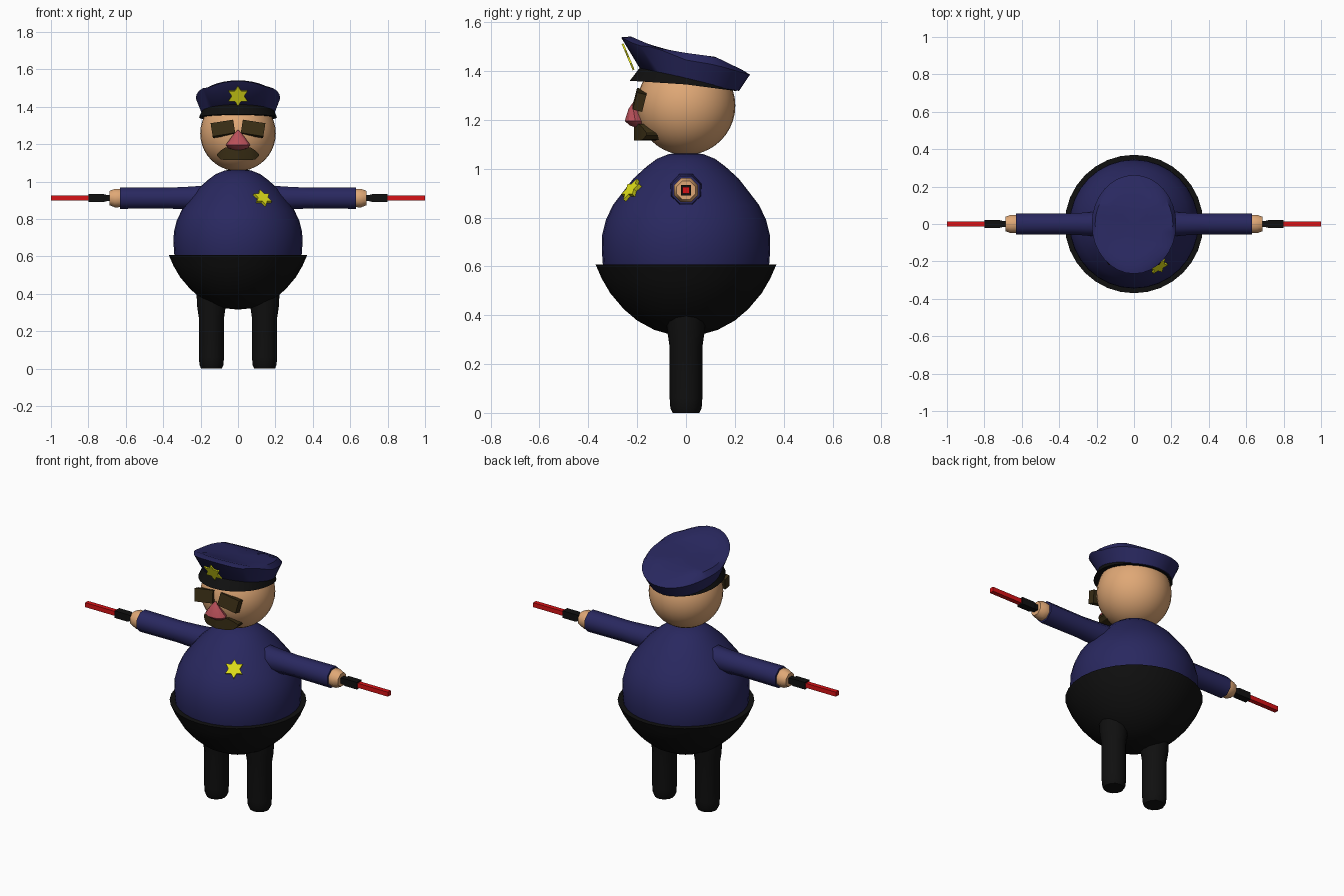
import bpy, bmesh, math
from mathutils import Vector, Matrix

if "Cube" in bpy.data.objects:
    bpy.data.objects.remove(bpy.data.objects["Cube"])


def material(name, rgb):
    m = bpy.data.materials.new(name)
    m.diffuse_color = (*rgb, 1)
    m.use_nodes = True
    m.node_tree.nodes["Principled BSDF"].inputs["Base Color"].default_value = m.diffuse_color
    return m


NAVY = material("navy cloth", (0.022, 0.021, 0.115))
BLACK = material("black", (0.005, 0.005, 0.005))
SKIN = material("skin", (0.74, 0.39, 0.18))
RED = material("red", (0.68, 0.006, 0.008))
YELLOW = material("yellow", (0.75, 0.75, 0.01))
BROWN = material("dark brown", (0.04, 0.026, 0.007))
PINK = material("pink", (0.48, 0.08, 0.10))


def finish(bm, name, mat, angle=40):
    bmesh.ops.remove_doubles(bm, verts=bm.verts, dist=1e-5)
    bmesh.ops.recalc_face_normals(bm, faces=bm.faces)
    me = bpy.data.meshes.new(name)
    bm.to_mesh(me)
    bm.free()
    me.materials.append(mat)
    if angle:
        me.shade_smooth()
        me.set_sharp_from_angle(angle=math.radians(angle))
    ob = bpy.data.objects.new(name, me)
    bpy.context.collection.objects.link(ob)
    return ob


def loft(name, rings, mat, angle=40):
    """Skin a list of equal-length point rings and cap both ends."""
    bm = bmesh.new()
    vs = [[bm.verts.new(p) for p in r] for r in rings]
    n = len(rings[0])
    for a, b in zip(vs, vs[1:]):
        for i in range(n):
            j = (i + 1) % n
            bm.faces.new((a[i], a[j], b[j], b[i]))
    bm.faces.new(vs[0][::-1])
    bm.faces.new(vs[-1])
    return finish(bm, name, mat, angle)


def lathe(name, profile, mat, n=32, centre=(0, 0, 0), axis="Z", turn=0.0, angle=40):
    """Revolve (radius, distance) pairs about the Z or X axis."""
    rings = []
    for r, d in profile:
        ring = []
        for i in range(n):
            t = math.tau * (i + turn) / n
            c, s = r * math.cos(t), r * math.sin(t)
            p = (c, s, d) if axis == "Z" else (d, c, s)
            ring.append(Vector(p) + Vector(centre))
        rings.append(ring)
    return loft(name, rings, mat, angle)


def star(name, centre, normal, radius, thick):
    """Six-pointed badge facing along the normal."""
    n = Vector(normal).normalized()
    side = Vector((0, 0, 1)).cross(n).normalized()
    up = n.cross(side)
    rings = []
    for d in (-thick / 2, thick / 2):
        ring = []
        for i in range(12):
            r = radius * (0.58 if i % 2 else 1)
            t = math.tau * i / 12
            ring.append(Vector(centre) + n * d + side * r * math.sin(t) + up * r * math.cos(t))
        rings.append(ring)
    return loft(name, rings, YELLOW, 0)


def interp(table, x):
    for (x0, v0), (x1, v1) in zip(table, table[1:]):
        if x <= x1:
            return v0 + (v1 - v0) * max(0, (x - x0) / (x1 - x0))
    return table[-1][1]


# Body: shirt and trousers
lathe("shirt", [(0.325, 0.55), (0.34, 0.60), (0.345, 0.67), (0.343, 0.73), (0.328, 0.79),
                (0.30, 0.85), (0.262, 0.90), (0.215, 0.96), (0.16, 1.01), (0.12, 1.04),
                (0.07, 1.06), (0.001, 1.067)], NAVY)
lathe("trousers", [(0.001, 0.316), (0.07, 0.323), (0.13, 0.34), (0.20, 0.378), (0.255, 0.425),
                   (0.31, 0.49), (0.345, 0.55), (0.37, 0.607), (0.33, 0.607)], BLACK)

# Head
bm = bmesh.new()
bmesh.ops.create_uvsphere(bm, u_segments=32, v_segments=20, radius=0.202,
                          matrix=Matrix.Translation((0, 0, 1.258)))
finish(bm, "head", SKIN)

# Legs, arms, hands and batons on both sides
for s, label in ((-1, "left"), (1, "right")):
    lathe(label + "_leg", [(0.055, 0), (0.064, 0.02), (0.067, 0.06), (0.067, 0.27),
                           (0.076, 0.33), (0.08, 0.40)], BLACK, 12, (s * 0.142, 0, 0), angle=60)
    lathe(label + "_sleeve", [(0.074, s * 0.16), (0.066, s * 0.26), (0.060, s * 0.38),
                              (0.062, s * 0.63), (0.05, s * 0.632)], NAVY, 8,
          (0, 0, 0.912), "X", 0.5, 60)
    lathe(label + "_hand", [(0.05, s * 0.60), (0.053, s * 0.64), (0.053, s * 0.66),
                            (0.041, s * 0.688)], SKIN, 8, (0, 0, 0.912), "X", 0.5, 50)
    lathe(label + "_baton_grip", [(0.023, s * 0.66), (0.023, s * 0.70), (0.03, s * 0.72),
                                  (0.03, s * 0.80)], BLACK, 4, (0, 0, 0.912), "X", 0.5, 0)
    lathe(label + "_baton", [(0.019, s * 0.78), (0.019, s * 1.0)], RED, 4,
          (0, 0, 0.912), "X", 0.5, 0)
    # Dark lens plate, tilted in and leaning back
    bm = bmesh.new()
    bmesh.ops.create_cube(bm, size=1, matrix=Matrix.Translation((s * 0.08, -0.19, 1.282))
                          @ Matrix.Rotation(math.radians(s * 9), 4, "Y")
                          @ Matrix.Rotation(math.radians(-14), 4, "X")
                          @ Matrix.Diagonal((0.122, 0.04, 0.073, 1)))
    finish(bm, label + "_lens", BROWN, 0)

# Nose: a cone with a blunt underside
nose = []
for r, y, z in ((0.004, -0.212, 1.275), (0.03, -0.216, 1.245), (0.066, -0.208, 1.196),
                (0.05, -0.20, 1.178), (0.015, -0.19, 1.166)):
    nose.append([(r * math.cos(math.tau * i / 10), y + r * 0.68 * math.sin(math.tau * i / 10), z)
                 for i in range(10)])
loft("nose", nose, PINK, 35)

# Moustache: slices bent around the face
slices = []
for x, low, high in ((-0.112, 1.137, 1.147), (-0.095, 1.12, 1.165), (-0.068, 1.115, 1.183),
                     (0, 1.115, 1.178), (0.068, 1.115, 1.183), (0.095, 1.12, 1.165),
                     (0.112, 1.137, 1.147)):
    y = -0.212 + 4 * x * x
    slices.append([(x, y, low), (x, y, high), (x, y + 0.07, high), (x, y + 0.07, low)])
loft("moustache", slices, BROWN, 30)


# Cap: outlines swept around the head, taller and pointed at the front
def cap_ring(rx, front, back, heights, n=32):
    ring = []
    for i in range(n):
        t = math.tau * i / n
        x, c = rx * math.sin(t), math.cos(t)
        y = back * c if c > 0 else front * -c
        ring.append((x, y, interp(heights, y)))
    return ring


RIM = [(-0.266, 1.538), (-0.2, 1.505), (-0.13, 1.497), (0, 1.445), (0.12, 1.425), (0.26, 1.385)]
TOP = [(-0.24, 1.548), (-0.2, 1.53), (-0.12, 1.495), (0, 1.474), (0.12, 1.458), (0.24, 1.40)]
BASE = [(-0.19, 1.412), (0.06, 1.345), (0.22, 1.318)]
cap = [cap_ring(0.17, -0.17, 0.18, BASE), cap_ring(0.192, -0.19, 0.217, BASE),
       cap_ring(0.226, -0.266, 0.262, RIM), cap_ring(0.208, -0.225, 0.232, TOP),
       cap_ring(0.15, -0.16, 0.17, TOP), cap_ring(0.08, -0.08, 0.09, TOP),
       cap_ring(0.002, -0.002, 0.002, TOP)]
loft("cap", cap, NAVY, 50)

# Black cap band with its short peak
BAND_LOW = [(-0.23, 1.36), (0, 1.345), (0.205, 1.318)]
BAND_TOP = [(-0.19, 1.416), (0.0, 1.375), (0.2, 1.335)]
loft("cap_band", [cap_ring(0.18, -0.18, 0.18, BAND_LOW), cap_ring(0.208, -0.23, 0.207, BAND_LOW),
                  cap_ring(0.194, -0.188, 0.204, BAND_TOP)], BLACK, 40)

# Badges
star("cap_badge", (0, -0.237, 1.458), (0, -0.92, -0.39), 0.058, 0.008)
star("chest_badge", (0.13, -0.222, 0.91), (0.40, -0.68, 0.6), 0.053, 0.022)
